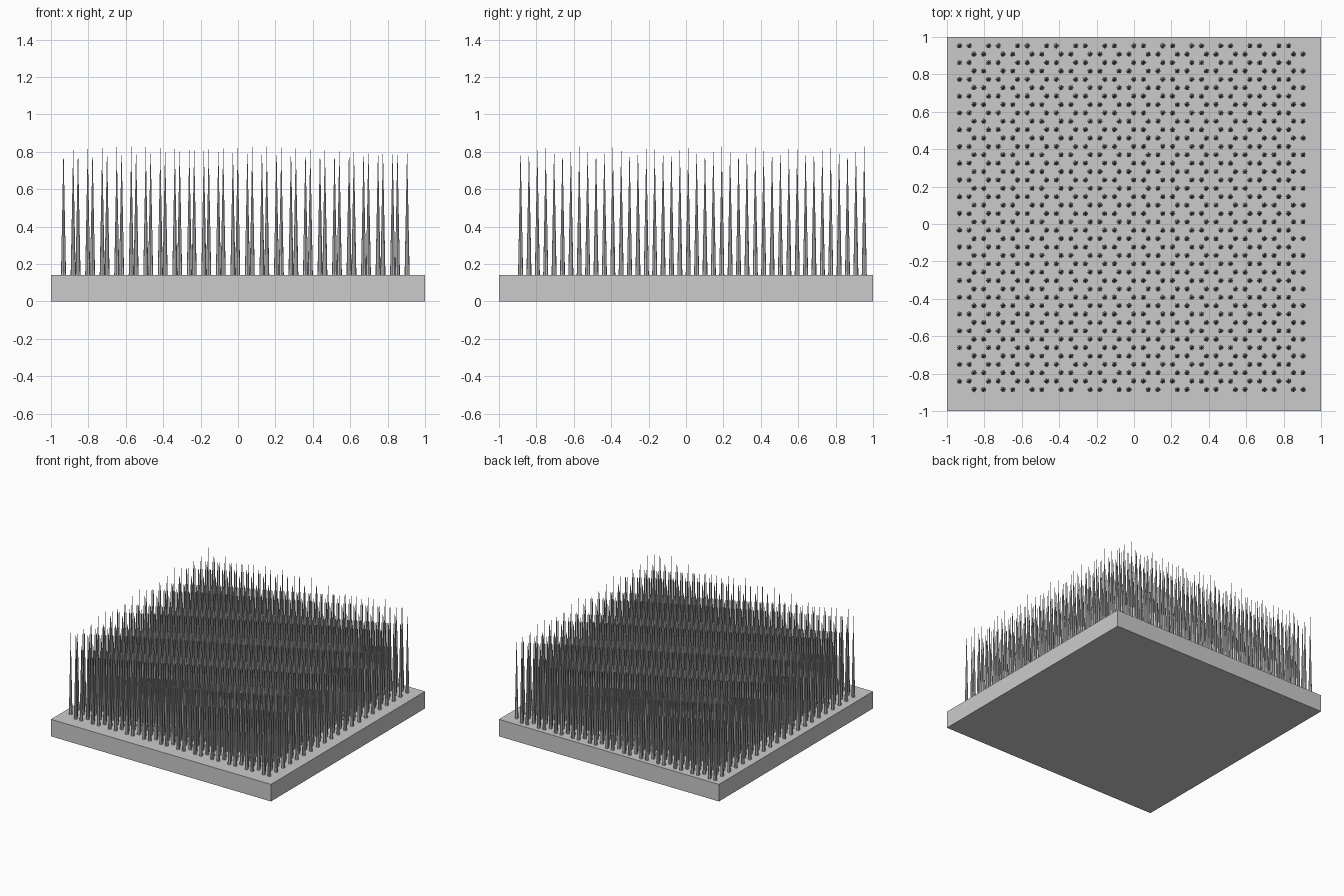
import bpy
import bmesh
from mathutils import Matrix

cube = bpy.data.objects.get("Cube")
if cube:
    bpy.data.objects.remove(cube)

BASE_TOP = 0.14
TIP = 0.83
RADIUS = 0.0135
BOND = 0.05175          # honeycomb edge length
ROW = BOND * 3 ** 0.5 / 2
ROWS, PAIRS = 42, 12
FIRST_X, FIRST_Y = -0.933, 0.953

grey = bpy.data.materials.new("plain grey")
grey.use_nodes = True
colour = (0.6, 0.6, 0.6, 1)
grey.diffuse_color = colour
grey.node_tree.nodes["Principled BSDF"].inputs["Base Color"].default_value = colour


def add_object(name, bm):
    mesh = bpy.data.meshes.new(name)
    bm.to_mesh(mesh)
    bm.free()
    mesh.materials.append(grey)
    obj = bpy.data.objects.new(name, mesh)
    bpy.context.collection.objects.link(obj)
    return obj


# Square base slab
bm = bmesh.new()
bmesh.ops.create_cube(bm, size=1, matrix=Matrix.Translation((0, 0, BASE_TOP / 2))
                      @ Matrix.Diagonal((2, 2, BASE_TOP, 1)))
add_object("base_slab", bm)

# Needles standing at the corners of a honeycomb
bm = bmesh.new()
height = TIP - BASE_TOP
for row in range(ROWS):
    shift = 1.5 * BOND * (row % 2)
    for pair in range(PAIRS):
        for side in range(2):
            x = FIRST_X + shift + (3 * pair + side) * BOND
            y = FIRST_Y - row * ROW
            bmesh.ops.create_cone(
                bm, cap_ends=False, segments=8, radius1=RADIUS, radius2=0,
                depth=height,
                matrix=Matrix.Translation((x, y, BASE_TOP + height / 2)))
bmesh.ops.remove_doubles(bm, verts=bm.verts, dist=0.0001)
add_object("needles", bm)
